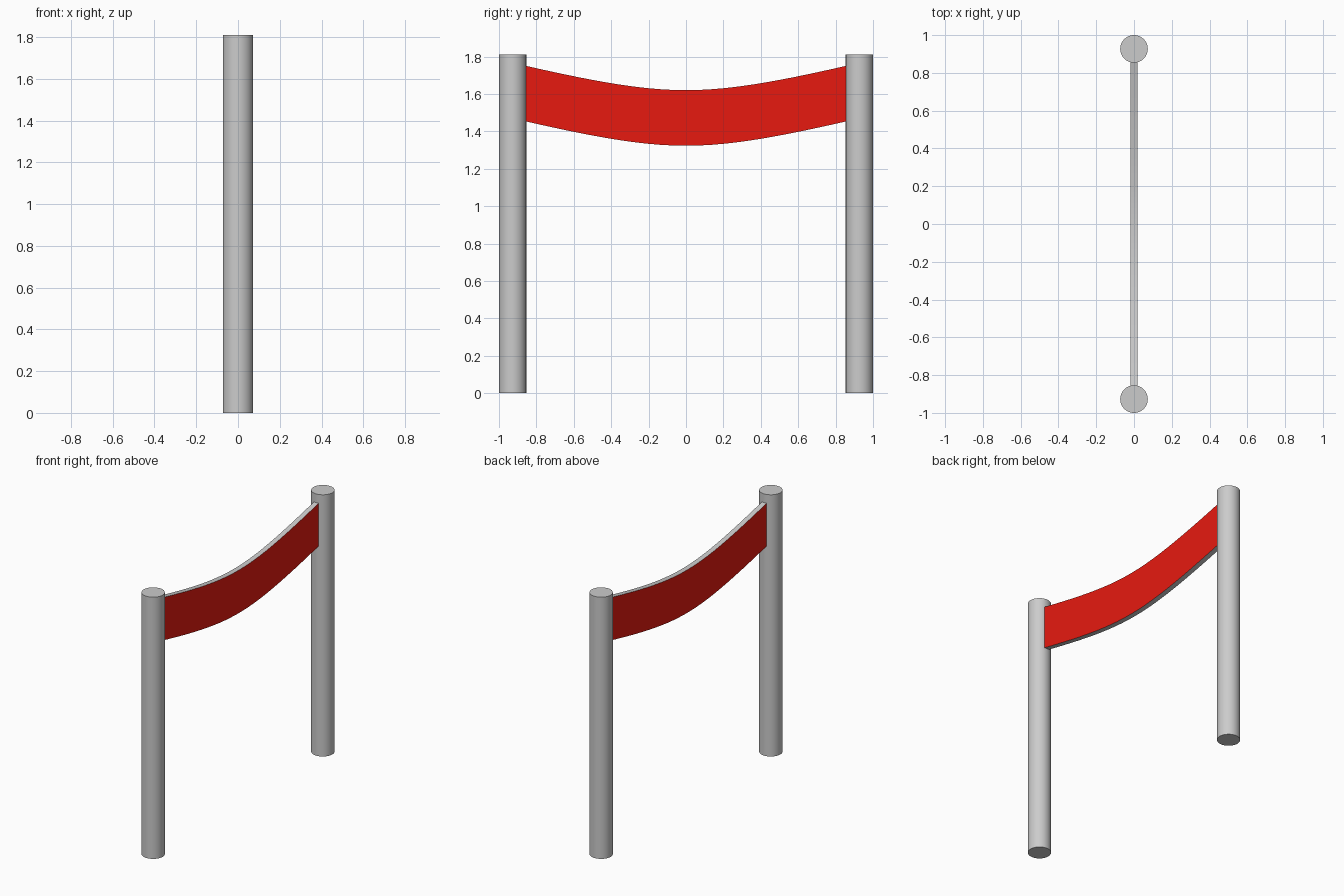
import bpy, bmesh, math

if "Cube" in bpy.data.objects:
    bpy.data.objects.remove(bpy.data.objects["Cube"])

POST_R, POST_H, POST_Y = 0.073, 1.81, 0.927
HALF_SPAN, HALF_THICK = 0.856, 0.018
TOP_Z, BANNER_H, SAG = 1.75, 0.297, 0.13
SEGS = 24


def smooth(obj):
    bpy.ops.object.select_all(action='DESELECT')
    obj.select_set(True)
    bpy.context.view_layer.objects.active = obj
    bpy.ops.object.shade_smooth_by_angle(angle=math.radians(30))


# Two round posts
for name, side in (("left_post", 1), ("right_post", -1)):
    bpy.ops.mesh.primitive_cylinder_add(vertices=48, radius=POST_R, depth=POST_H,
                                        location=(0, side * POST_Y, POST_H / 2))
    post = bpy.context.object
    post.name = name
    smooth(post)


# Sagging line: nearly straight at the posts, rounded in the middle
def top_edge(y, bend=0.5):
    rise = (math.hypot(bend, y) - bend) / (math.hypot(bend, HALF_SPAN) - bend)
    return TOP_Z - SAG * (1 - rise)


# Banner: one face outline, extruded through its thickness
ys = [-HALF_SPAN + 2 * HALF_SPAN * i / SEGS for i in range(SEGS + 1)]
bm = bmesh.new()
top = [bm.verts.new((-HALF_THICK, y, top_edge(y))) for y in ys]
low = [bm.verts.new((-HALF_THICK, y, top_edge(y) - BANNER_H)) for y in ys]
panel = [bm.faces.new((low[i], low[i + 1], top[i + 1], top[i])) for i in range(SEGS)]
extruded = bmesh.ops.extrude_face_region(bm, geom=panel, use_keep_orig=True)["geom"]
bmesh.ops.translate(bm, vec=(2 * HALF_THICK, 0, 0),
                    verts=[g for g in extruded if isinstance(g, bmesh.types.BMVert)])
bmesh.ops.recalc_face_normals(bm, faces=bm.faces)

# Red broad sides, plain grey rim
for f in bm.faces:
    f.material_index = 1 if abs(f.normal.x) > 0.9 else 0
mesh = bpy.data.meshes.new("banner")
bm.to_mesh(mesh)
bm.free()
for name, color in (("grey_rim", (0.8, 0.8, 0.8, 1)), ("red_cloth", (0.8, 0.01, 0.005, 1))):
    mat = bpy.data.materials.new(name)
    mat.diffuse_color = color
    mat.use_nodes = True
    mat.node_tree.nodes["Principled BSDF"].inputs["Base Color"].default_value = mat.diffuse_color
    mesh.materials.append(mat)
banner = bpy.data.objects.new("banner", mesh)
bpy.context.collection.objects.link(banner)
smooth(banner)
